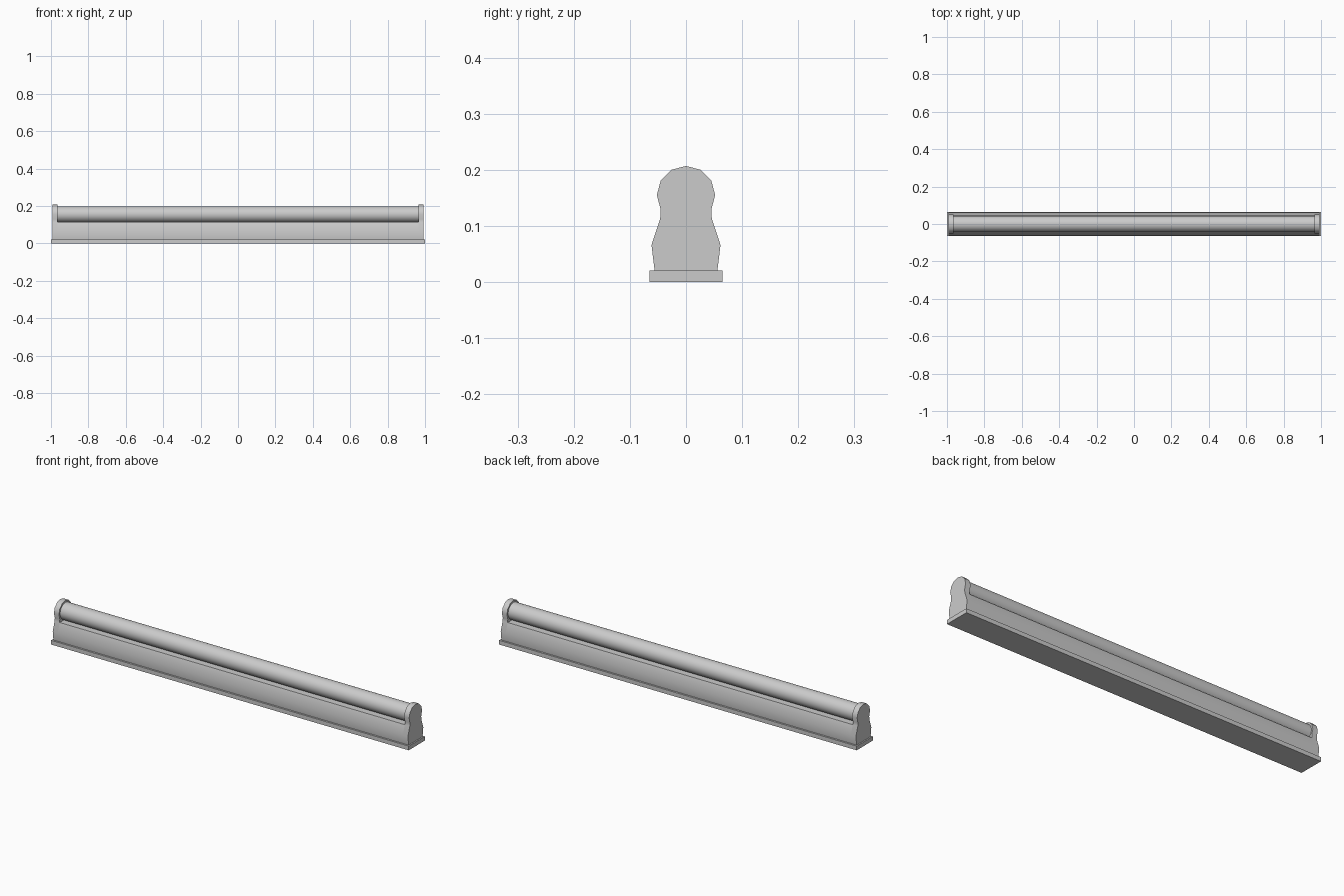
import bpy
import bmesh
import math

cube = bpy.data.objects.get("Cube")
if cube:
    bpy.data.objects.remove(cube, do_unlink=True)

grey = bpy.data.materials.new("light_grey")
grey.use_nodes = True
colour = (0.6, 0.6, 0.6, 1)
grey.diffuse_color = colour
grey.node_tree.nodes["Principled BSDF"].inputs["Base Color"].default_value = colour


def extrude_along_x(name, profile, x0, x1):
    """Closed (y, z) outline swept from x0 to x1, smooth with sharp ends."""
    bm = bmesh.new()
    face = bm.faces.new([bm.verts.new((x0, y, z)) for y, z in profile])
    swept = bmesh.ops.extrude_face_region(bm, geom=[face])["geom"]
    moved = [v for v in swept if isinstance(v, bmesh.types.BMVert)]
    bmesh.ops.translate(bm, verts=moved, vec=(x1 - x0, 0, 0))
    bmesh.ops.recalc_face_normals(bm, faces=bm.faces)
    mesh = bpy.data.meshes.new(name)
    bm.to_mesh(mesh)
    bm.free()
    mesh.materials.append(grey)
    obj = bpy.data.objects.new(name, mesh)
    bpy.context.collection.objects.link(obj)
    bpy.ops.object.select_all(action="DESELECT")
    obj.select_set(True)
    bpy.context.view_layer.objects.active = obj
    bpy.ops.object.shade_smooth_by_angle(angle=math.radians(35))
    return obj


def mirrored(half):
    """Complete a right-hand outline with its reflection in y."""
    return half + [(-y, z) for y, z in reversed(half) if y > 0.0001]


def arc(radius, start, stop, step):
    return [(radius * math.cos(math.radians(a)), TUBE_Z + radius * math.sin(math.radians(a)))
            for a in range(start, stop, step)]


TUBE_Z = 0.155
INNER, OUTER = 0.965, 0.993

# Mounting plate
plate = mirrored([(0.065, 0), (0.065, 0.021)])
extrude_along_x("base_plate", plate, -1, 1)

# Housing with bulged sides, flush with the end caps
sides = [(0.056, 0.021), (0.0615, 0.066), (0.046, 0.113)]
extrude_along_x("housing", mirrored(sides), -INNER, INNER)

# Lamp tube resting on the housing
extrude_along_x("lamp_tube", arc(0.0425, 0, 360, 10), -INNER, INNER)

# Rounded lamp holders at both ends
cap = mirrored(sides + arc(0.052, -30, 91, 30))
for label, sign in (("left", 1), ("right", -1)):
    extrude_along_x(label + "_end_cap", cap, sign * INNER, sign * OUTER)
